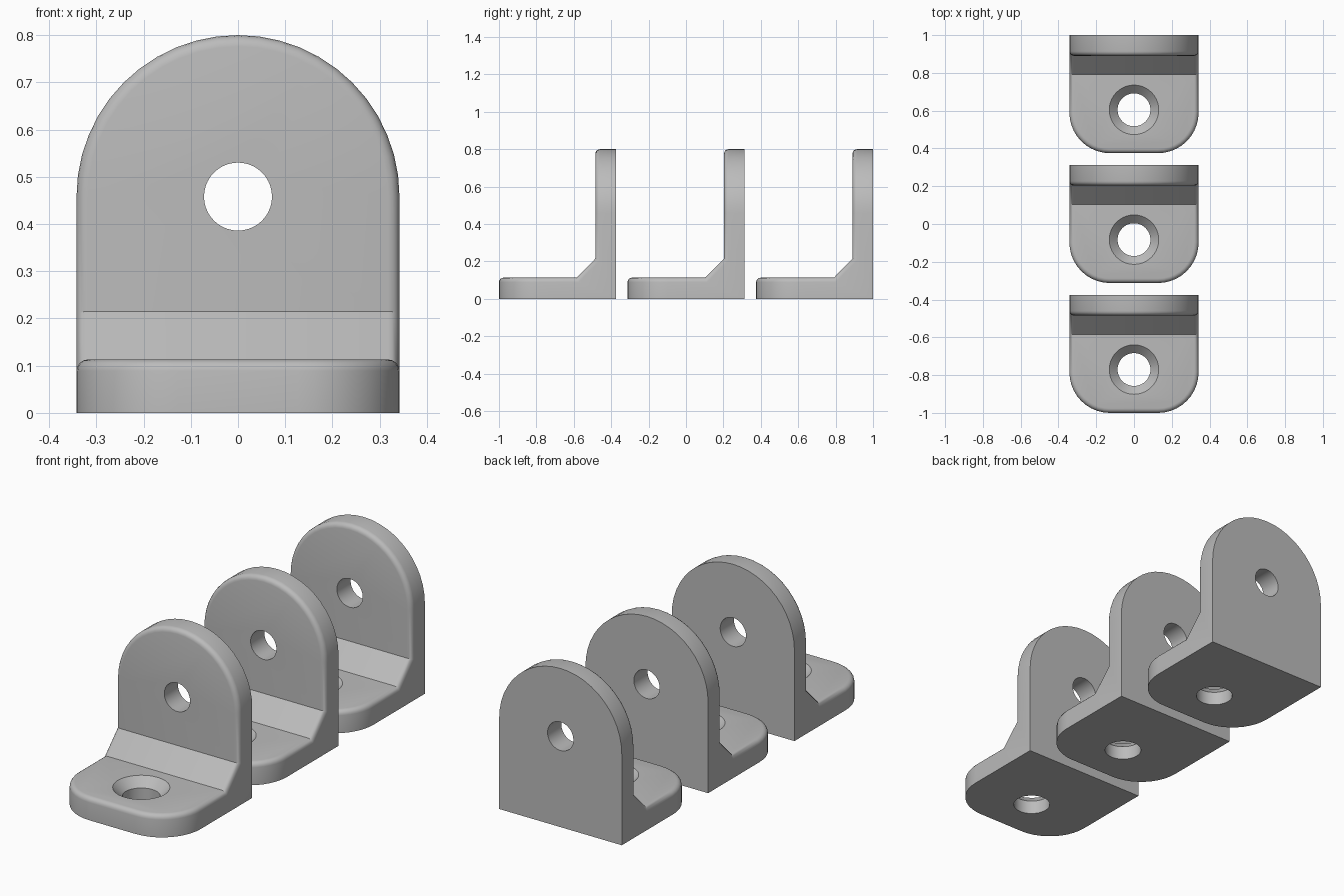
import bpy, bmesh, math

if "Cube" in bpy.data.objects:
    bpy.data.objects.remove(bpy.data.objects["Cube"])

W, L = 0.342, 0.3125            # half width, half length of one bracket
T = 0.113                       # base thickness
Y_WALL, Y_GUS, Z_GUS = 0.203, 0.103, 0.215
Z_HOLE, Y_HOLE = 0.458, -0.083
R_FOOT, FILLET = 0.215, 0.024

grey = bpy.data.materials.new("plain_grey")
grey.diffuse_color = (0.5, 0.5, 0.5, 1)
grey.use_nodes = True
grey.node_tree.nodes["Principled BSDF"].inputs["Base Color"].default_value = grey.diffuse_color


def arc(cx, cy, r, a0, a1, n):
    return [(cx + r * math.cos(math.radians(a0 + (a1 - a0) * i / n)),
             cy + r * math.sin(math.radians(a0 + (a1 - a0) * i / n))) for i in range(n + 1)]


def bracket_mesh():
    bm = bmesh.new()
    # rounded foot outline (left to right) and arched wall outline (right to left)
    foot = arc(-W + R_FOOT, -L + R_FOOT, R_FOOT, 180, 270, 10) + \
        arc(W - R_FOOT, -L + R_FOOT, R_FOOT, 270, 360, 10)
    arch = arc(0, Z_HOLE, W, 0, 180, 24)
    foot_top = [bm.verts.new((x, y, T)) for x, y in foot]
    foot_low = [bm.verts.new((x, y, 0)) for x, y in foot]
    arch_front = [bm.verts.new((x, Y_WALL, z)) for x, z in arch]
    arch_back = [bm.verts.new((x, L, z)) for x, z in arch]
    g0 = [bm.verts.new((x, Y_GUS, T)) for x in (-W, W)]
    g1 = [bm.verts.new((x, Y_WALL, Z_GUS)) for x in (-W, W)]
    heel = [bm.verts.new((x, L, 0)) for x in (-W, W)]
    # foot top, sloped gusset and wall front
    skin = [bm.faces.new(foot_top + [g0[1], g0[0]]),
            bm.faces.new([g0[0], g0[1], g1[1], g1[0]]),
            bm.faces.new([g1[0], g1[1]] + arch_front)]
    # underside, back and both flanks
    bm.faces.new(foot_low + [heel[1], heel[0]])
    bm.faces.new(heel + arch_back)
    for s, f, a in ((0, 0, -1), (1, -1, 0)):
        bm.faces.new([foot_low[f], foot_top[f], g0[s], g1[s],
                      arch_front[a], arch_back[a], heel[s]])
    # rims of foot and arch
    for p, q in ((foot_top, foot_low), (arch_front, arch_back)):
        for i in range(len(p) - 1):
            bm.faces.new([p[i], p[i + 1], q[i + 1], q[i]])
    bmesh.ops.recalc_face_normals(bm, faces=bm.faces[:])
    # soft fillet round the outline of the visible faces
    rim = [e for e in bm.edges if sum(f in skin for f in e.link_faces) == 1]
    bmesh.ops.bevel(bm, geom=rim, offset=FILLET, segments=4, profile=0.5,
                    affect='EDGES', clamp_overlap=False)
    me = bpy.data.meshes.new("bracket")
    bm.to_mesh(me)
    bm.free()
    me.materials.append(grey)
    return me


def cutter(name, rings, place):
    """Closed solid of revolution from (radius, height) rings."""
    n, bm = 40, bmesh.new()
    loops = [[bm.verts.new(place(r * math.cos(math.tau * i / n), r * math.sin(math.tau * i / n), h))
              for i in range(n)] for r, h in rings]
    for a, b in zip(loops, loops[1:]):
        for i in range(n):
            bm.faces.new([a[i], a[(i + 1) % n], b[(i + 1) % n], b[i]])
    bm.faces.new(loops[0])
    bm.faces.new(loops[-1])
    bmesh.ops.recalc_face_normals(bm, faces=bm.faces[:])
    me = bpy.data.meshes.new(name)
    bm.to_mesh(me)
    bm.free()
    me.materials.append(grey)
    ob = bpy.data.objects.new(name, me)
    bpy.context.collection.objects.link(ob)
    ob.hide_render = True
    return ob


# countersunk screw hole in the foot, plain hole in the wall
cutters = [
    cutter("screw_hole_cutter", [(0.087, -0.1), (0.087, T - 0.044), (0.131, T), (0.131, T + 0.05)],
           lambda a, b, h: (a, b + Y_HOLE, h)),
    cutter("wall_hole_cutter", [(0.072, 0.1), (0.072, 0.5)],
           lambda a, b, h: (a, h, b + Z_HOLE)),
]

first = bpy.data.objects.new("bracket_middle", bracket_mesh())
bpy.context.collection.objects.link(first)
bpy.context.view_layer.objects.active = first
first.select_set(True)
for c in cutters:
    m = first.modifiers.new("hole", 'BOOLEAN')
    m.operation, m.solver, m.object = 'DIFFERENCE', 'EXACT', c
    bpy.ops.object.modifier_apply(modifier=m.name)
bpy.ops.object.shade_smooth_by_angle(angle=math.radians(30))
for c in cutters:
    bpy.data.objects.remove(c)

# the other two brackets in the row
for name, y in (("bracket_front", -0.6875), ("bracket_back", 0.6875)):
    ob = bpy.data.objects.new(name, first.data)
    ob.location.y = y
    bpy.context.collection.objects.link(ob)
